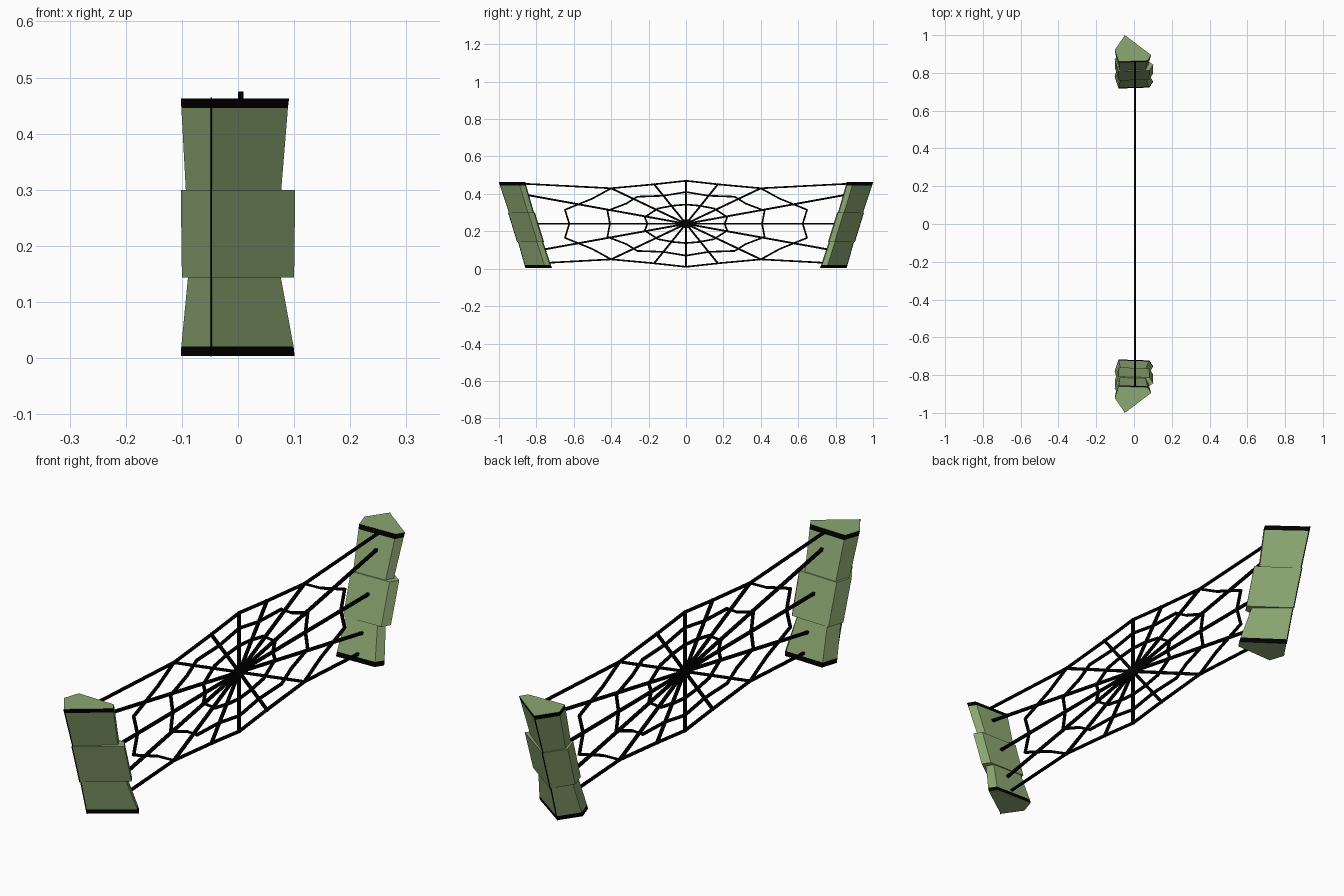
import bpy, bmesh, math
from mathutils import Vector

if "Cube" in bpy.data.objects:
    bpy.data.objects.remove(bpy.data.objects["Cube"])


def make_material(name, color):
    m = bpy.data.materials.new(name)
    m.diffuse_color = (*color, 1)
    m.use_nodes = True
    m.node_tree.nodes["Principled BSDF"].inputs["Base Color"].default_value = m.diffuse_color
    return m


GREEN = make_material("moss green", (0.262, 0.385, 0.168))
BLACK = make_material("black", (0.0, 0.0, 0.0))


def finish(bm, name, mats):
    bmesh.ops.recalc_face_normals(bm, faces=bm.faces)
    me = bpy.data.meshes.new(name)
    bm.to_mesh(me)
    bm.free()
    for m in mats:
        me.materials.append(m)
    ob = bpy.data.objects.new(name, me)
    bpy.context.collection.objects.link(ob)
    return ob


def rod(bm, a, b, r):
    """Square rod between two points."""
    a, b = Vector(a), Vector(b)
    d = (b - a).normalized()
    u = Vector((1, 0, 0))
    v = d.cross(u).normalized()
    a, b = a - d * r * 0.5, b + d * r * 0.5
    rings = [[bm.verts.new(p + u * r * i + v * r * j)
              for i, j in ((-1, -1), (1, -1), (1, 1), (-1, 1))] for p in (a, b)]
    for i in range(4):
        j = (i + 1) % 4
        bm.faces.new((rings[0][i], rings[0][j], rings[1][j], rings[1][i]))
    bm.faces.new(rings[0])
    bm.faces.new(rings[1])


# Leaning post: five-sided outline, pointed outwards
OUTLINE = [(-0.048, 0.14), (-0.10, 0.062), (-0.08, 0.0), (0.08, 0.005), (0.10, 0.035)]


def section(z, left, right, inset, side):
    """One sheared outline; left and right are its x reach."""
    base = 0.716 + 0.31 * z
    pts = []
    for i, (x, y) in enumerate(OUTLINE):
        if i:
            x *= (left if x < 0 else right) / 0.10
        y = 0.07 + (y - 0.07) * (1 - inset)
        pts.append((x, side * (base + y), z))
    return pts


# Each block: list of (z, left, right, inset)
BLOCKS = {
    "lower": [(0.004, 0.102, 0.101, 0), (0.021, 0.101, 0.099, 0), (0.146, 0.089, 0.076, 0.05)],
    "middle": [(0.144, 0.100, 0.100, -0.02), (0.30, 0.102, 0.102, -0.02)],
    "upper": [(0.299, 0.093, 0.077, 0.05), (0.446, 0.101, 0.089, 0), (0.463, 0.102, 0.091, 0)],
}

for side, label in ((1, "back"), (-1, "front")):
    for part, levels in BLOCKS.items():
        bm = bmesh.new()
        rings = [[bm.verts.new(p) for p in section(*lv, side)] for lv in levels]
        for k in range(len(rings) - 1):
            # thin end bands are black
            band = levels[k + 1][0] - levels[k][0] < 0.03
            for i in range(5):
                j = (i + 1) % 5
                f = bm.faces.new((rings[k][i], rings[k][j], rings[k + 1][j], rings[k + 1][i]))
                f.material_index = int(band)
        bm.faces.new(rings[0])
        bm.faces.new(rings[-1])
        finish(bm, f"{label}_post_{part}", [GREEN, BLACK])
    # Fine dark seam on the outer edge
    bm = bmesh.new()
    for levels in BLOCKS.values():
        for lo, hi in zip(levels, levels[1:]):
            rod(bm, section(*lo, side)[0], section(*hi, side)[0], 0.0013)
    finish(bm, f"{label}_post_seam", [BLACK])

# Web stretched between the posts (y, z offset from the hub)
X, HUB = 0.005, 0.240
SPOKES = [(0, 0.232), (0.172, 0.213), (0.40, 0.19)]
OUTER = [(0, 0.230), (0.172, 0.211), (0.40, 0.19)]
RINGS = [
    [(0, 0.170), (0.12, 0.150), (0.26, 0.145), (0.32, 0.108), (0.42, 0.070), (0.407, 0)],
    [(0, 0.103), (0.07, 0.097), (0.15, 0.082), (0.22, 0.036), (0.207, 0)],
    [(0.40, 0.19), (0.50, 0.135), (0.647, 0.075), (0.624, 0)],
]


def P(y, z):
    return (X, y, HUB + z)


bm_s, bm_r = bmesh.new(), bmesh.new()
for sy in (1, -1):
    rod(bm_s, P(0, 0), P(sy * 0.825, 0), 0.005)
    for sz in (1, -1):
        # spokes, long ones run into the leaning posts
        long_end = (0.86, 0.156) if sz > 0 else (0.77, 0.139)
        for y, z in SPOKES + [long_end]:
            if y or sy > 0:
                rod(bm_s, P(0, 0), P(sy * y, sz * z), 0.005)
        # outer edge thread and inner rings
        anchor = (0.865, 0.214) if sz > 0 else (0.75, 0.209)
        for line in [OUTER + [anchor]] + RINGS:
            for a, b in zip(line, line[1:]):
                rod(bm_r, P(sy * a[0], sz * a[1]), P(sy * b[0], sz * b[1]), 0.0045)
finish(bm_s, "web_spokes", [BLACK])
finish(bm_r, "web_rings", [BLACK])

# Hub knot, a flat oval
bpy.ops.mesh.primitive_cylinder_add(vertices=12, radius=0.026, depth=0.012,
                                    location=P(0, 0), rotation=(0, math.pi / 2, 0))
hub = bpy.context.object
hub.name = "web_hub"
hub.scale = (0.9, 1.6, 1)
hub.data.materials.append(BLACK)
